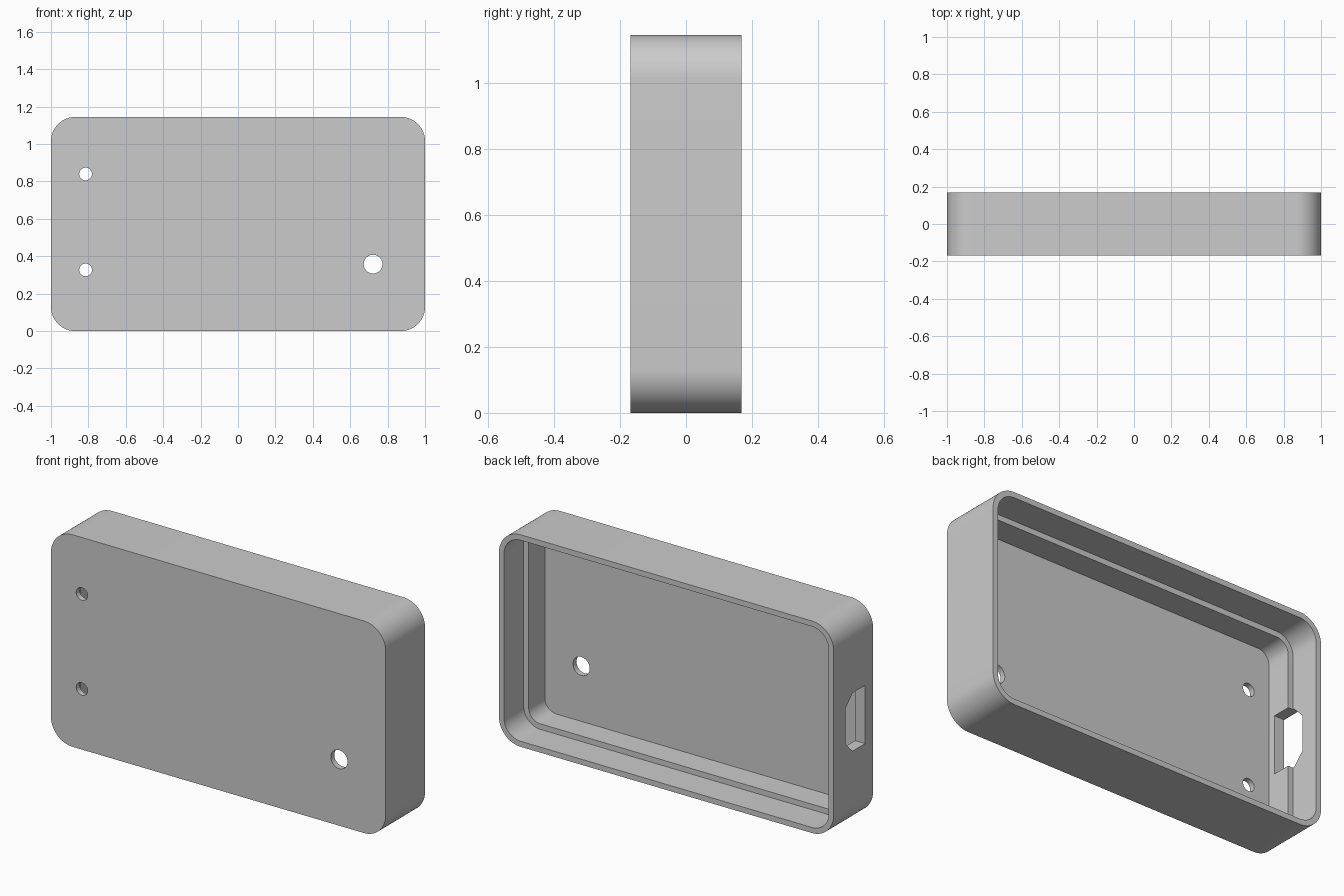
import bpy, bmesh, math
from mathutils import Vector

if "Cube" in bpy.data.objects:
    bpy.data.objects.remove(bpy.data.objects["Cube"], do_unlink=True)

# Overall dimensions
LENGTH, HEIGHT, DEPTH = 2.0, 1.145, 0.336
WALL = 0.03
RADIUS = 0.13
MID_Z = HEIGHT / 2
FRONT, BACK = -DEPTH / 2, DEPTH / 2

grey = bpy.data.materials.new("plain grey")
grey.use_nodes = True
grey.diffuse_color = (0.6, 0.6, 0.6, 1)
grey.node_tree.nodes["Principled BSDF"].inputs["Base Color"].default_value = (0.6, 0.6, 0.6, 1)


def arc(cx, cz, r, start, sweep, steps):
    return [(cx + r * math.cos(start + sweep * i / steps),
             cz + r * math.sin(start + sweep * i / steps)) for i in range(steps + 1)]


def rounded_outline(inset):
    """Case outline moved inwards, with concentric corners."""
    r = RADIUS - inset
    dx, dz = LENGTH / 2 - RADIUS, HEIGHT / 2 - RADIUS
    points = []
    for i, (sx, sz) in enumerate([(1, 1), (-1, 1), (-1, -1), (1, -1)]):
        points += arc(sx * dx, MID_Z + sz * dz, r, i * math.pi / 2, math.pi / 2, 16)
    return points


def prism(name, outline, start, end, place):
    """Extrude a 2D outline; place(a, b, depth) gives the 3D position."""
    bm = bmesh.new()
    face = bm.faces.new([bm.verts.new(place(a, b, start)) for a, b in outline])
    shift = Vector(place(0, 0, end)) - Vector(place(0, 0, start))
    new = bmesh.ops.extrude_face_region(bm, geom=[face])["geom"]
    bmesh.ops.translate(bm, vec=shift, verts=[v for v in new if isinstance(v, bmesh.types.BMVert)])
    if face.is_valid and len(bm.faces) < len(outline) + 2:
        bm.faces.new(face.verts)
    bmesh.ops.recalc_face_normals(bm, faces=bm.faces)
    mesh = bpy.data.meshes.new(name)
    bm.to_mesh(mesh)
    bm.free()
    mesh.materials.append(grey)
    obj = bpy.data.objects.new(name, mesh)
    bpy.context.collection.objects.link(obj)
    return obj


def along_y(a, b, depth):
    return (a, depth, b)


def along_x(a, b, depth):
    return (depth, a, b)


case = prism("case_shell", rounded_outline(0), FRONT, BACK, along_y)

# Wide recess to half depth, then a narrower one that leaves a ledge
cutters = [
    prism("upper_recess", rounded_outline(WALL), 0.0, BACK + 0.1, along_y),
    prism("lower_recess", rounded_outline(2 * WALL), FRONT + WALL, BACK + 0.2, along_y),
]

# Round holes through the front panel
for name, x, z, r in [("upper_screw_hole", -0.815, 0.84, 0.034),
                      ("lower_screw_hole", -0.815, 0.327, 0.034),
                      ("button_hole", 0.722, 0.358, 0.05)]:
    circle = arc(x, z, r, 0, 2 * math.pi, 40)[:-1]
    cutters.append(prism(name, circle, FRONT - 0.1, FRONT + 0.1, along_y))

# Chamfered connector port through the end wall
half, chamfer, near, far = 0.157, 0.06, -0.1, 0.067
port = [(near, MID_Z - half), (far - chamfer, MID_Z - half), (far, MID_Z - half + chamfer),
        (far, MID_Z + half - chamfer), (far - chamfer, MID_Z + half), (near, MID_Z + half)]
cutters.append(prism("connector_port", port, -1.1, -0.85, along_x))

bpy.context.view_layer.objects.active = case
for cutter in cutters:
    cutter.hide_render = True
    cut = case.modifiers.new(cutter.name, "BOOLEAN")
    cut.operation = "DIFFERENCE"
    cut.solver = "EXACT"
    cut.object = cutter
    bpy.ops.object.modifier_apply(modifier=cut.name)
    bpy.data.objects.remove(cutter, do_unlink=True)

# Smooth corners with crisp edges
bpy.ops.object.select_all(action="DESELECT")
case.select_set(True)
bpy.ops.object.shade_smooth_by_angle(angle=math.radians(30))
